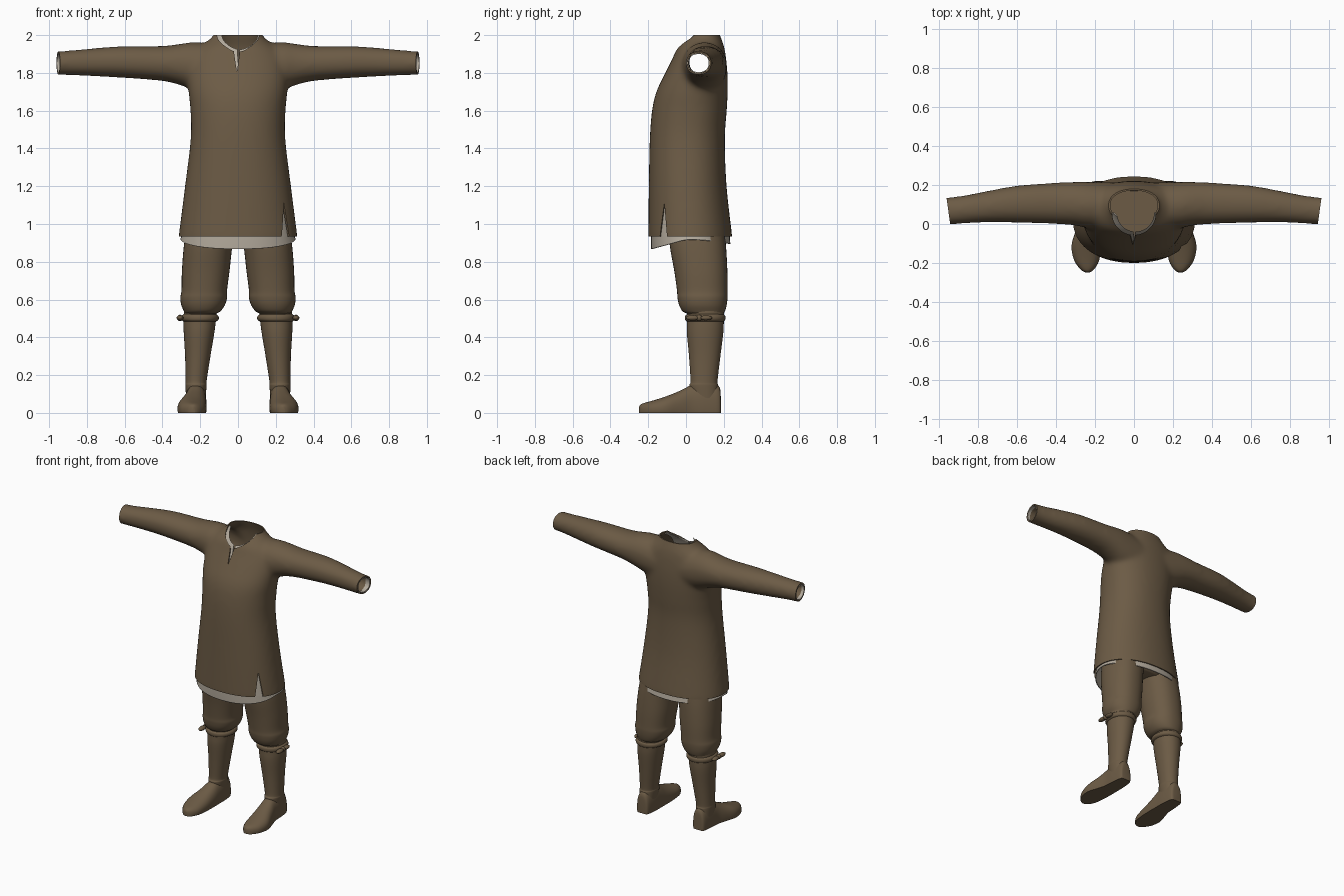
import bpy, bmesh, math
from mathutils import Vector, Matrix

if "Cube" in bpy.data.objects:
    bpy.data.objects.remove(bpy.data.objects["Cube"])


def material(name, col):
    m = bpy.data.materials.new(name)
    m.diffuse_color = (*col, 1)
    m.use_nodes = True
    m.node_tree.nodes["Principled BSDF"].inputs["Base Color"].default_value = m.diffuse_color
    return m


BROWN = material("brown wool", (0.150, 0.105, 0.060))
LINEN = material("pale linen", (0.46, 0.41, 0.34))


def loft(bm, rows, axis="z", p=2.2, n=40, steps=5, caps=True, shape=None):
    """Skin superellipse sections; row = (position, a0, a1, b0, b1), splined between rows."""
    dense = []
    for i in range(len(rows) - 1):
        q = [rows[max(i - 1, 0)], rows[i], rows[i + 1], rows[min(i + 2, len(rows) - 1)]]
        for k in range(steps):
            t = k / steps
            dense.append([b + 0.5 * t * (c - a + t * (2 * a - 5 * b + 4 * c - d + t * (3 * (b - c) + d - a)))
                          for a, b, c, d in zip(*q)])
    dense.append(rows[-1])
    rings = []
    for pos, a0, a1, b0, b1 in dense:
        ring = []
        for j in range(n):
            c, s = math.cos(2 * math.pi * j / n), math.sin(2 * math.pi * j / n)
            a = (a0 + a1) / 2 + (a1 - a0) / 2 * math.copysign(abs(c) ** (2 / p), c)
            b = (b0 + b1) / 2 + (b1 - b0) / 2 * math.copysign(abs(s) ** (2 / p), s)
            co = Vector({"z": (a, b, pos), "x": (pos, a, b), "y": (a, pos, b)}[axis])
            ring.append(bm.verts.new(shape(co) if shape else co))
        rings.append(ring)
    for r, q in zip(rings, rings[1:]):
        for j in range(n):
            bm.faces.new((r[j], r[(j + 1) % n], q[(j + 1) % n], q[j]))
    if caps:
        bm.faces.new(rings[0])
        bm.faces.new(rings[-1])
    bmesh.ops.recalc_face_normals(bm, faces=bm.faces[:])


def finish(name, bm, mat=None, mirror=False):
    me = bpy.data.meshes.new(name)
    bm.to_mesh(me)
    bm.free()
    ob = bpy.data.objects.new(name, me)
    bpy.context.collection.objects.link(ob)
    if mat:
        dress(ob, mat)
    if mirror:
        ob.modifiers.new("Mirror", "MIRROR").use_clip = False
    return ob


def dress(ob, mat):
    ob.data.materials.clear()
    ob.data.materials.append(mat)
    ob.data.polygons.foreach_set("material_index", [0] * len(ob.data.polygons))
    ob.data.shade_smooth()
    ob.data.set_sharp_from_angle(angle=math.radians(45))


def bake(ob):
    bpy.context.view_layer.update()
    dg = bpy.context.evaluated_depsgraph_get()
    me = bpy.data.meshes.new_from_object(ob.evaluated_get(dg))
    ob.modifiers.clear()
    ob.data = me


cutters = []


def cutter(bm):
    ob = finish("cutter", bm)
    ob.hide_render = True
    cutters.append(ob)
    return ob


def box(center, size, rot=0):
    bm = bmesh.new()
    bmesh.ops.create_cube(bm, matrix=Matrix.Translation(center) @ Matrix.Rotation(rot, 4, "Z")
                          @ Matrix.Diagonal((*size, 1)))
    return cutter(bm)


def neck_hole(x, r):
    bm = bmesh.new()
    bmesh.ops.create_cone(bm, cap_ends=True, segments=48, radius1=r, radius2=r, depth=0.5,
                          matrix=Matrix.Translation((x, 0.056, 2.0)))
    return cutter(bm)


def wedge(x, direction, w, z_base, z_tip, r0, r1):
    d = Vector((*direction, 0)).normalized()
    t = Vector((-d.y, d.x, 0))
    bm = bmesh.new()
    a, b = ([bm.verts.new(Vector((x, 0, z)) + d * r + t * k)
             for k, z in ((-w, z_base), (w, z_base), (0, z_tip))] for r in (r0, r1))
    bm.faces.new(a)
    bm.faces.new(b)
    for i in range(3):
        j = (i + 1) % 3
        bm.faces.new((a[i], a[j], b[j], b[i]))
    bmesh.ops.recalc_face_normals(bm, faces=bm.faces[:])
    return cutter(bm)


# Solid garment form: torso and sleeves fused and softened
torso = [(0.90, .317, -.200, .246), (0.94, .314, -.200, .244), (1.2, .281, -.197, .215),
         (1.45, .251, -.192, .206), (1.6, .252, -.180, .216), (1.7, .262, -.157, .221),
         (1.8, .266, -.110, .220), (1.88, .250, -.070, .212), (1.93, .212, -.048, .204),
         (1.97, .160, -.015, .192), (2.0, .130, .01, .180), (2.05, .118, .03, .165)]
arm = [(0.0, -.02, .21, 1.70, 1.92), (0.15, -.02, .214, 1.69, 1.955), (0.24, -.02, .216, 1.71, 1.962),
       (0.3, -.008, .216, 1.733, 1.955), (0.4, .0, .212, 1.757, 1.943), (0.6, .006, .197, 1.773, 1.942),
       (0.75, .008, .170, 1.781, 1.932), (0.9, .0, .142, 1.788, 1.918), (1.03, -.006, .132, 1.790, 1.912)]
bm = bmesh.new()
loft(bm, [(z, -h, h, y0, y1) for z, h, y0, y1 in torso])
loft(bm, [(-r[0], *r[1:]) for r in arm[:0:-1]] + arm, "x", p=2.1)
form = finish("form", bm)
rm = form.modifiers.new("Remesh", "REMESH")
rm.mode, rm.voxel_size = "VOXEL", 0.014
sm = form.modifiers.new("Smooth", "SMOOTH")
sm.factor, sm.iterations = 0.5, 14
bake(form)


def shell(name, mat, inset, thick, keep, cuts):
    bm = bmesh.new()
    bm.from_mesh(form.data)
    bm.normal_update()
    for v in bm.verts:
        v.co -= v.normal * inset
    ob = finish(name, bm)
    so = ob.modifiers.new("Solidify", "SOLIDIFY")
    so.thickness, so.offset = thick, -1
    bake(ob)
    for op, c in [("INTERSECT", k) for k in keep] + [("DIFFERENCE", c) for c in cuts]:
        bo = ob.modifiers.new("Cut", "BOOLEAN")
        bo.operation, bo.object, bo.solver = op, c, "EXACT"
        bake(ob)
    dress(ob, mat)


ends = [box((s * 1.05, 0.05, 1.85), (0.2, 0.5, 0.5), -0.14 * s) for s in (1, -1)]
top = box((0, 0, 2.1), (1, 1, 0.2))
hem = box((0, 0, 0.834), (1, 1, 0.2))

# Tunic with neck opening, neck slit and one side slit
shell("tunic", BROWN, 0, 0.008, [],
      ends + [top, hem, neck_hole(0, 0.112), wedge(-0.006, (0, -1), 0.024, 1.97, 1.805, 0, 0.4),
              wedge(0, (0.26, -0.123), 0.03, 0.90, 1.11, 0.15, 0.5)])

# Undershirt collar and cuffs showing at the openings
shell("undershirt_collar", LINEN, 0.009, 0.005, [box((0, -0.04, 1.9), (0.25, 0.2, 0.22))],
      [top, neck_hole(0.008, 0.095), wedge(0.002, (0, -1), 0.009, 1.97, 1.84, 0, 0.4)])
for s, side in ((1, "left"), (-1, "right")):
    shell("undershirt_cuff_" + side, LINEN, 0.009, 0.004,
          [box((s * 0.95, 0.06, 1.85), (0.05, 0.3, 0.3))], ends)

for c in cutters + [form]:
    bpy.data.objects.remove(c)


# Undershirt skirt, its hem dipping at front and back
def dip(co):
    if co.z < 0.93:
        co.z += 0.05 * min(0, co.y / 0.18) - 0.022 * max(0, co.y / 0.23) ** 2
    return co


bm = bmesh.new()
loft(bm, [(0.918, -.306, .306, -.184, .236), (0.95, -.298, .298, -.185, .229),
          (1.05, -.283, .283, -.183, .215), (1.16, -.265, .265, -.178, .198)], caps=False, shape=dip)
skirt = finish("undershirt_skirt", bm, LINEN)
skirt.modifiers.new("Thickness", "SOLIDIFY").thickness = 0.005

# Trousers: seat and baggy legs gathered under the knee
bm = bmesh.new()
loft(bm, [(0.92, -.20, .20, -.05, .17), (0.96, -.25, .25, -.09, .20), (1.1, -.24, .24, -.11, .19),
          (1.22, -.21, .21, -.12, .17)])
finish("trouser_seat", bm, BROWN)
bm = bmesh.new()
loft(bm, [(0.525, .118, .280, .01, .195), (0.538, .093, .286, -.018, .206), (0.57, .070, .300, -.036, .215),
          (0.61, .058, .305, -.045, .220), (0.65, .058, .299, -.048, .220), (0.75, .045, .297, -.062, .219),
          (0.88, .030, .287, -.085, .212), (1.0, .004, .270, -.095, .200)], p=2.25)
finish("trouser_legs", bm, BROWN, mirror=True)

# Stockings
bm = bmesh.new()
loft(bm, [(0.08, .172, .274, .03, .172), (0.145, .166, .279, .018, .170), (0.17, .166, .278, .024, .167),
          (0.3, .146, .280, .016, .182), (0.42, .126, .287, .005, .197), (0.48, .118, .288, .005, .200),
          (0.56, .110, .285, .005, .200)], p=2.1)
finish("stockings", bm, BROWN, mirror=True)

# Garters with side bows
bm = bmesh.new()
loft(bm, [(0.482, .122, .284, .01, .195), (0.490, .106, .297, -.003, .206), (0.503, .101, .301, -.006, .209),
          (0.516, .106, .297, -.003, .206), (0.524, .122, .284, .01, .195)], p=2.1, steps=3)
for y, r in ((0.035, (.018, .036, .014)), (0.07, (.016, .016, .017)), (0.105, (.018, .034, .013))):
    bmesh.ops.create_uvsphere(bm, u_segments=16, v_segments=10, radius=1,
                              matrix=Matrix.Translation((0.307, y, 0.503)) @ Matrix.Diagonal((*r, 1)))
finish("garters", bm, BROWN, mirror=True)

# Shoes: sections along the foot, flattened at the sole
foot = [(.184, .222, .026, .09), (.172, .222, .044, .145), (.10, .222, .054, .165), (.03, .224, .057, .148),
        (-.03, .232, .066, .118), (-.11, .244, .076, .086), (-.18, .243, .066, .064), (-.22, .240, .045, .053),
        (-.24, .239, .026, .044), (-.248, .238, .010, .032)]


def sole(co):
    co.z = max(co.z, 0)
    return co


bm = bmesh.new()
loft(bm, [(y, x - w, x + w, -0.5 * h, h) for y, x, w, h in foot], "y", p=2.3, steps=4, shape=sole)
finish("shoes", bm, BROWN, mirror=True)
